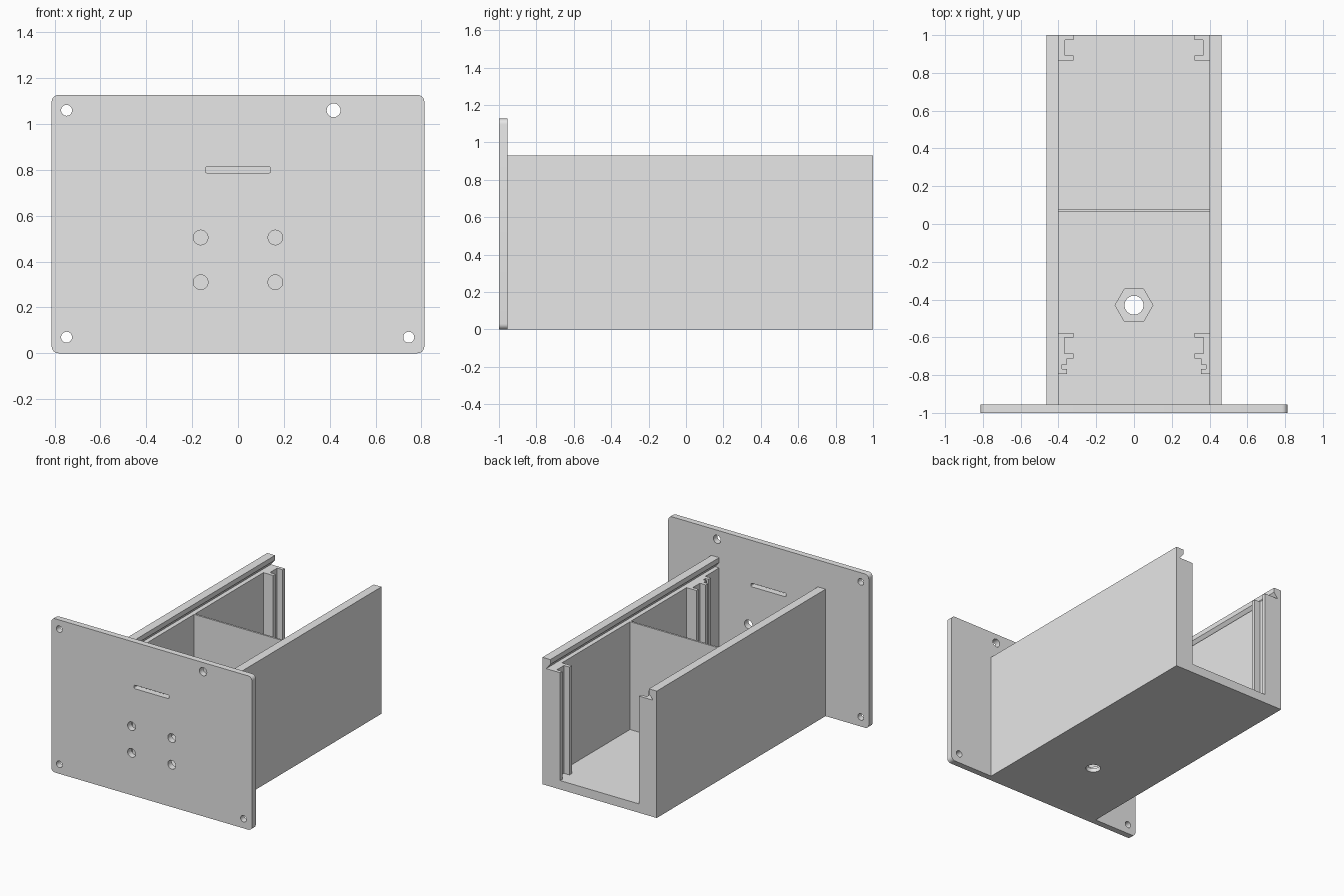
import bpy, bmesh
from math import cos, sin, pi, radians

cube = bpy.data.objects.get("Cube")
if cube:
    bpy.data.objects.remove(cube, do_unlink=True)

grey = bpy.data.materials.new("light_grey")
grey.use_nodes = True
COLOUR = (0.8, 0.8, 0.8, 1)
grey.diffuse_color = COLOUR
grey.node_tree.nodes["Principled BSDF"].inputs["Base Color"].default_value = COLOUR

WALL, INNER, TOP, FLOOR = 0.463, 0.40, 0.93, 0.065
LEDGE = 0.855            # height of the lid groove floor
BACK, SEAM, FRONT = 1.0, -0.955, -1.0


def circle(cx, cy, r, n=32):
    return [(cx + r * cos(2 * pi * i / n), cy + r * sin(2 * pi * i / n)) for i in range(n)]


def rounded_rect(x0, x1, y0, y1, r, n=6):
    centres = [(x1 - r, y1 - r), (x0 + r, y1 - r), (x0 + r, y0 + r), (x1 - r, y0 + r)]
    return [(cx + r * cos(pi / 2 * (k + i / n)), cy + r * sin(pi / 2 * (k + i / n)))
            for k, (cx, cy) in enumerate(centres) for i in range(n + 1)]


def prism(name, outlines, axis, lo, hi):
    """Extrude one or more closed outlines along y or z."""
    bm = bmesh.new()
    for pts in outlines:
        place = (lambda a, b, t: (a, t, b)) if axis == "y" else (lambda a, b, t: (a, b, t))
        low = [bm.verts.new(place(a, b, lo)) for a, b in pts]
        high = [bm.verts.new(place(a, b, hi)) for a, b in pts]
        bm.faces.new(low)
        bm.faces.new(high)
        for i in range(len(pts)):
            j = (i + 1) % len(pts)
            bm.faces.new((low[i], low[j], high[j], high[i]))
    bmesh.ops.recalc_face_normals(bm, faces=bm.faces)
    mesh = bpy.data.meshes.new(name)
    bm.to_mesh(mesh)
    bm.free()
    mesh.materials.append(grey)
    obj = bpy.data.objects.new(name, mesh)
    bpy.context.collection.objects.link(obj)
    return obj


def activate(obj):
    bpy.ops.object.select_all(action="DESELECT")
    obj.select_set(True)
    bpy.context.view_layer.objects.active = obj


def cut(obj, cutter):
    activate(obj)
    mod = obj.modifiers.new("cut", "BOOLEAN")
    mod.operation, mod.solver, mod.object = "DIFFERENCE", "EXACT", cutter
    bpy.ops.object.modifier_apply(modifier=mod.name)
    bpy.data.objects.remove(cutter, do_unlink=True)


# Open channel with a dovetail lid groove along each wall
half = [(WALL, 0), (WALL, TOP), (INNER, TOP), (INNER, 0.895),
        (0.433, LEDGE), (INNER, LEDGE), (INNER, FLOOR)]
channel = prism("channel_body", [half + [(-x, z) for x, z in reversed(half)]], "y", SEAM, BACK)

# Hexagonal nut pocket and bolt hole in the floor
cut(channel, prism("nut_cutter", [circle(0, -0.43, 0.1, 6)], "z", 0.03, 0.2))
cut(channel, prism("bolt_cutter", [circle(0, -0.43, 0.05)], "z", -0.1, 0.2))

# Front plate with mounting holes, sensor holes and a slot
plate = prism("front_plate", [rounded_rect(-0.813, 0.813, 0, 1.127, 0.03)], "y", FRONT, SEAM)
holes = [circle(x, z, 0.024) for x, z in ((-0.748, 1.06), (-0.748, 0.07), (0.745, 0.07))]
holes.append(circle(0.417, 1.06, 0.03))
holes += [circle(x, z, 0.032) for x in (-0.163, 0.163) for z in (0.31, 0.505)]
holes.append(rounded_rect(-0.142, 0.142, 0.787, 0.813, 0.006))
cut(plate, prism("hole_cutter", holes, "y", FRONT - 0.1, SEAM + 0.1))

# Thin cross wall
prism("divider", [[(-INNER, 0.063), (INNER, 0.063), (INNER, 0.077), (-INNER, 0.077)]],
      "z", FLOOR, LEDGE)


# Vertical slotted rails: steps are (inner x, start y), running front to back
def rails(name, steps, end):
    pts = [(INNER, steps[0][1])]
    for i, (x, y) in enumerate(steps):
        pts += [(x, y), (x, steps[i + 1][1] if i + 1 < len(steps) else end)]
    pts.append((INNER, end))
    for side, sign in (("left", 1), ("right", -1)):
        prism(f"{name}_{side}", [[(sign * x, y) for x, y in pts]], "z", FLOOR, LEDGE)


rails("back_rail", [(0.32, 0.865), (0.365, 0.892), (0.32, 0.975)], BACK)
rails("front_rail", [(0.355, -0.795), (0.38, -0.768), (0.355, -0.743),
                     (0.32, -0.712), (0.367, -0.685), (0.32, -0.602)], -0.577)

# Smooth the round holes and corners, keep hard edges
for obj in (channel, plate):
    activate(obj)
    bpy.ops.object.shade_smooth_by_angle(angle=radians(30))
